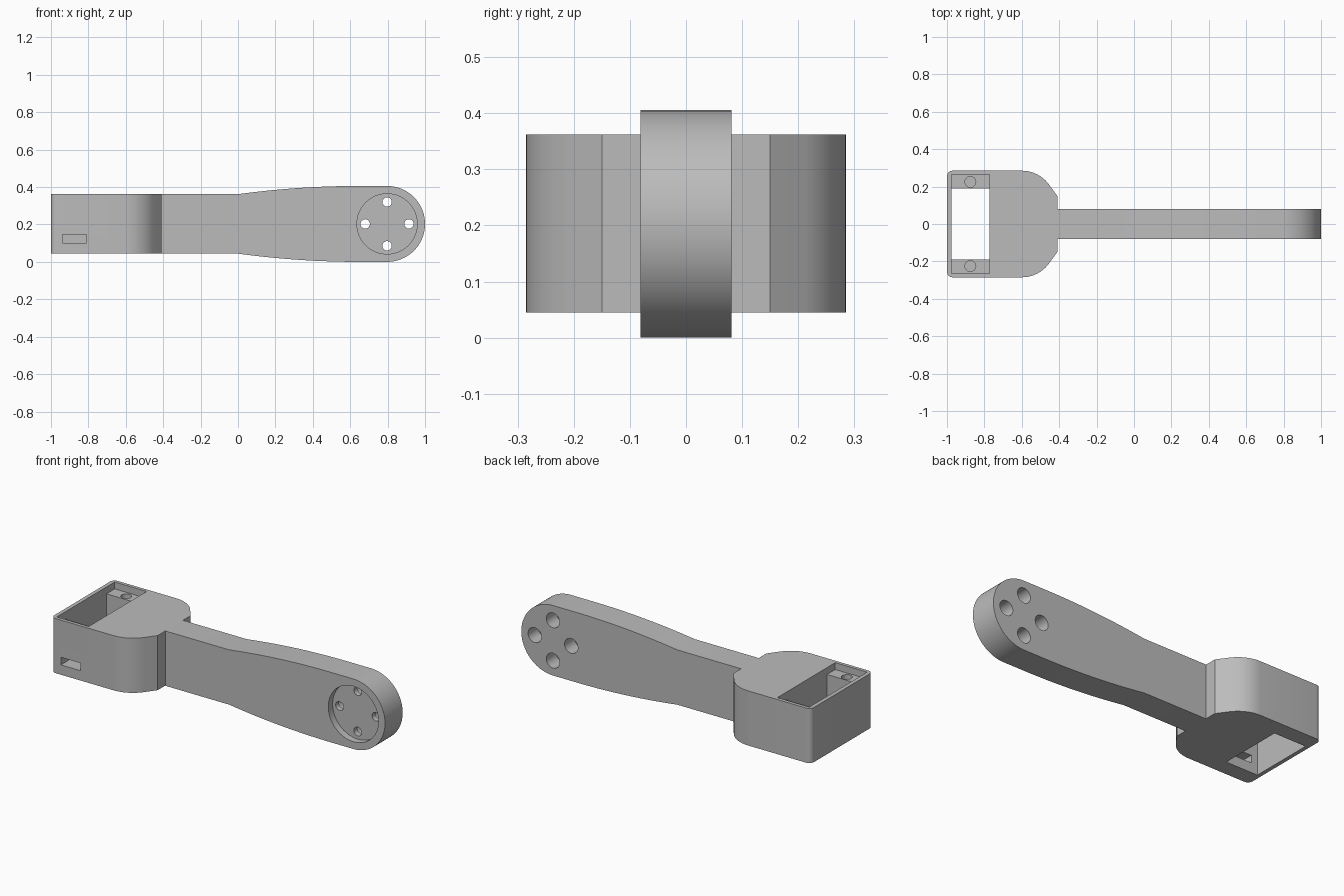
import bpy, bmesh
from math import sin, cos, pi, radians
from mathutils import Vector

if "Cube" in bpy.data.objects:
    bpy.data.objects.remove(bpy.data.objects["Cube"], do_unlink=True)

GREY = (0.5, 0.5, 0.5, 1)
grey = bpy.data.materials.new("plain grey plastic")
grey.use_nodes = True
grey.diffuse_color = GREY
grey.node_tree.nodes["Principled BSDF"].inputs["Base Color"].default_value = GREY

MID_Z, LOW, HIGH = 0.203, 0.045, 0.362
HALF_ARM = 0.081
HUB_X, HUB_R = 0.797, 0.203


def arc(cx, cy, r, start, end, steps):
    angles = [radians(start + (end - start) * i / steps) for i in range(steps + 1)]
    return [(cx + r * cos(a), cy + r * sin(a)) for a in angles]


def prism(name, outline, low, high, axis="z"):
    """Extrude a 2D outline along z, or an x-z outline along y."""
    bm = bmesh.new()
    place = (lambda u, v: (u, v, low)) if axis == "z" else (lambda u, v: (u, low, v))
    face = bm.faces.new([bm.verts.new(place(u, v)) for u, v in outline])
    grown = bmesh.ops.extrude_face_region(bm, geom=[face])["geom"]
    shift = Vector((0, 0, high - low)) if axis == "z" else Vector((0, high - low, 0))
    bmesh.ops.translate(bm, vec=shift, verts=[g for g in grown if isinstance(g, bmesh.types.BMVert)])
    bmesh.ops.recalc_face_normals(bm, faces=bm.faces)
    mesh = bpy.data.meshes.new(name)
    bm.to_mesh(mesh)
    bm.free()
    mesh.materials.append(grey)
    obj = bpy.data.objects.new(name, mesh)
    bpy.context.collection.objects.link(obj)
    return obj


def rect(x0, x1, y0, y1):
    return [(x0, y0), (x1, y0), (x1, y1), (x0, y1)]


def circle(cx, cy, r, sides=32):
    return arc(cx, cy, r, 0, 360, sides)[:-1]


def activate(obj):
    bpy.ops.object.select_all(action="DESELECT")
    obj.select_set(True)
    bpy.context.view_layer.objects.active = obj


def cut(target, outline, low, high, axis="z"):
    cutter = prism("cutter", outline, low, high, axis)
    mod = target.modifiers.new("cut", "BOOLEAN")
    mod.operation, mod.solver, mod.object = "DIFFERENCE", "EXACT", cutter
    activate(target)
    bpy.ops.object.modifier_apply(modifier=mod.name)
    bpy.data.objects.remove(cutter, do_unlink=True)


# Housing block with rounded shoulders
half = [(-0.41, 0), (-0.41, 0.15)]
half += arc(-0.6, 0.105, 0.18, 36, 90, 12)
half += arc(-0.97, 0.255, 0.03, 90, 180, 6)
outline = half + [(x, -y) for x, y in reversed(half[1:])]
housing = prism("housing", outline, LOW, HIGH)

# Open bay, lid recess, screw holes and front slot
cut(housing, rect(-0.977, -0.772, -0.19, 0.19), LOW - 0.1, HIGH + 0.1)
cut(housing, rect(-0.977, -0.772, -0.265, 0.265), HIGH - 0.04, HIGH + 0.1)
for side in (-1, 1):
    cut(housing, circle(-0.875, side * 0.225, 0.029), HIGH - 0.15, HIGH)
cut(housing, rect(-0.937, -0.81, 0.102, 0.146), -0.4, -0.1, "y")

# Arm that swells toward a round hub
steps = 16
swell = [(0.65 * i / steps, HIGH - MID_Z + 0.044 * (1 - (1 - i / steps) ** 2)) for i in range(steps + 1)]
top = [(-0.41, HIGH - MID_Z)] + swell
rim = arc(HUB_X, MID_Z, HUB_R, 90, -90, 40)
profile = [(x, MID_Z + h) for x, h in top] + rim + [(x, MID_Z - h) for x, h in reversed(top)]
arm = prism("arm", profile, -HALF_ARM, HALF_ARM, "y")

# Round seat on the front, four bolt holes widened from the back
cut(arm, circle(HUB_X, MID_Z, 0.161, 64), -0.2, -HALF_ARM + 0.04, "y")
for k in range(4):
    x = HUB_X + 0.117 * cos(k * pi / 2)
    z = MID_Z + 0.117 * sin(k * pi / 2)
    cut(arm, circle(x, z, 0.025), -0.2, 0.2, "y")
    cut(arm, circle(x, z, 0.043), -0.01, 0.2, "y")

for part in (housing, arm):
    activate(part)
    bpy.ops.object.shade_smooth_by_angle(angle=radians(25))
